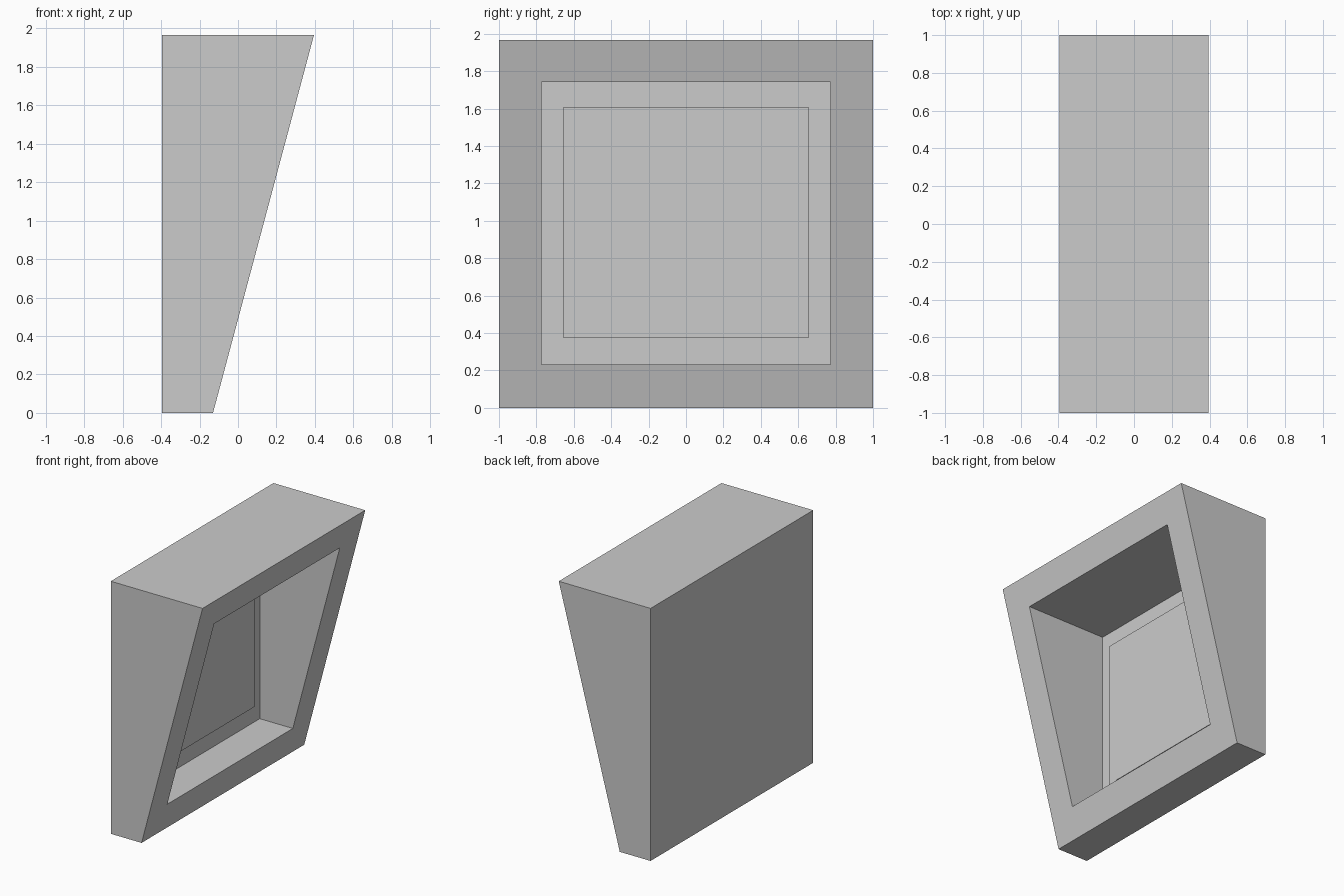
import bpy
import bmesh

cube = bpy.data.objects.get("Cube")
if cube:
    bpy.data.objects.remove(cube, do_unlink=True)

grey = bpy.data.materials.new("light_grey")
grey.use_nodes = True
colour = (0.6, 0.6, 0.6, 1)
grey.diffuse_color = colour
grey.node_tree.nodes["Principled BSDF"].inputs["Base Color"].default_value = colour

BACK = -0.395
HEIGHT = 1.965
FLOOR = -0.353


def slope(z):
    """Depth of the leaning face at height z."""
    return -0.13 + 0.525 * z / HEIGHT


def flat(x):
    return lambda z: x


def build_rings(name, rings):
    """Join a chain of rectangles (half width, low z, high z, depth) and cap both ends."""
    bm = bmesh.new()
    loops = []
    for w, low, high, depth in rings:
        corners = ((-w, low), (w, low), (w, high), (-w, high))
        loops.append([bm.verts.new((depth(z), y, z)) for y, z in corners])
    for a, b in zip(loops, loops[1:]):
        for i in range(4):
            j = (i + 1) % 4
            bm.faces.new((a[i], a[j], b[j], b[i]))
    bm.faces.new(loops[0][::-1])
    bm.faces.new(loops[-1])
    bmesh.ops.recalc_face_normals(bm, faces=bm.faces)
    mesh = bpy.data.meshes.new(name)
    bm.to_mesh(mesh)
    bm.free()
    mesh.materials.append(grey)
    obj = bpy.data.objects.new(name, mesh)
    bpy.context.collection.objects.link(obj)
    return obj


# Wedge housing with a straight recess cut into the leaning face
build_rings("housing", [
    (1, 0, HEIGHT, flat(BACK)),
    (1, 0, HEIGHT, slope),
    (0.772, 0.23, 1.743, slope),
    (0.772, 0.23, 1.743, flat(FLOOR)),
])

# Raised panel on the recess floor, with a thin plate on it
build_rings("panel", [(0.658, 0.375, 1.605, flat(x)) for x in (FLOOR - 0.01, -0.319)])
build_rings("panel_plate", [(0.577, 0.455, 1.525, flat(x)) for x in (-0.322, -0.316)])
